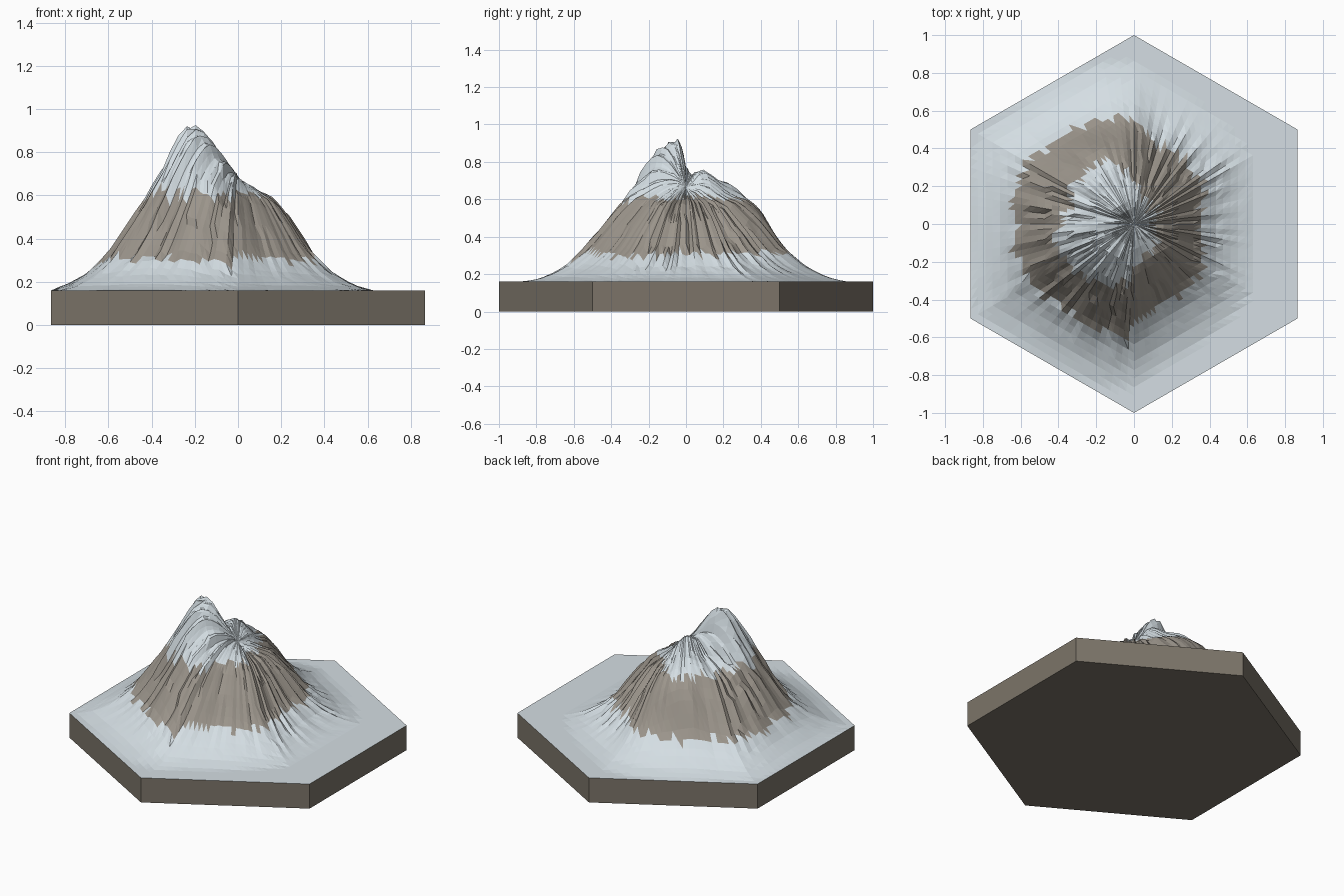
import bpy, bmesh, math, random
from math import exp, cos, sin, radians, pi, hypot

cube = bpy.data.objects.get("Cube")
if cube:
    bpy.data.objects.remove(cube)

random.seed(7)
RINGS, COLS = 22, 20          # rings outward, columns in each of six sectors
COUNT = 6 * COLS
BASE = 0.16


def material(name, rgb):
    mat = bpy.data.materials.new(name)
    mat.use_nodes = True
    mat.diffuse_color = (*rgb, 1)
    bsdf = mat.node_tree.nodes["Principled BSDF"]
    bsdf.inputs["Base Color"].default_value = (*rgb, 1)
    bsdf.inputs["Roughness"].default_value = 0.9
    return mat


snow = material("snow", (0.66, 0.73, 0.77))
rock = material("rock", (0.33, 0.30, 0.26))
earth = material("earth", (0.20, 0.175, 0.14))


def make_object(name, bm, mats):
    mesh = bpy.data.meshes.new(name)
    bm.to_mesh(mesh)
    bm.free()
    for mat in mats:
        mesh.materials.append(mat)
    obj = bpy.data.objects.new(name, mesh)
    bpy.context.collection.objects.link(obj)


# Slope profile: distance from the mountain axis, height
PROFILE = [(-1, .62), (.15, .62), (.27, .575), (.37, .465), (.47, .33),
           (.57, .24), (.67, .185), (.76, BASE), (2, BASE)]


def slope(d):
    for (a, ha), (b, hb) in zip(PROFILE, PROFILE[1:]):
        if d <= b:
            return ha + (hb - ha) * (d - a) / (b - a)
    return BASE


# Peaks: x, y, added height, spread west, east, south, north
PEAKS = [(-.2, -.05, .30, .11, .115, .15, .045),
         (-.07, .08, .135, .07, .06, .045, .07),
         (-.18, .22, .08, .09, .07, .06, .05),
         (-.23, .38, .08, .11, .11, .07, .06)]


def peak_height(x, y):
    total = 0
    for px, py, h, west, east, south, north in PEAKS:
        dx = (x - px) / (west if x < px else east)
        dy = (y - py) / (south if y < py else north)
        total += h * exp(-(dx * dx + dy * dy) / 2)
    return total


# Ruggedness of each sector, counter-clockwise from east
RUGGED = [.7, 1, .25, .8, 1, .3]
gully = [random.uniform(-1, 1) for _ in range(COUNT)]


def sector_shift(sector, t):
    """Offset of the axis seen from a sector, blended near its borders."""
    own, side = [-.13 * cos(radians(60 * s))
                 for s in (sector, sector + (1 if t > .5 else -1))]
    return own + (side - own) * max(0, abs(t - .5) - .3) / .4


def terrain_height(x, y, rho, sector, c, ring):
    faceted = rho - sector_shift(sector, c / COLS) * min(1, rho / .3)
    rounded = hypot(x + .13, y / 1.1)
    z = slope((faceted + rounded) / 2) + peak_height(x, y)
    col = sector * COLS + c
    strength = RUGGED[sector] * max(0, sin(pi * min(1, rho / .75)))
    wave = gully[col] * .5 + .5 * gully[(col + 5 * (ring // 3)) % COUNT]
    z += .042 * strength * wave * min(1, max(0, z - BASE) * 5)
    return max(BASE, z)


# Mountain surface: concentric hexagons with columns fanning from the middle
bm = bmesh.new()
rings = []
for ring in range(1, RINGS + 1):
    r = ring / RINGS
    loop = []
    for sector in range(6):
        a, b = radians(60 * sector - 30), radians(60 * sector + 30)
        for c in range(COLS):
            t = c / COLS
            x = r * (cos(a) * (1 - t) + cos(b) * t)
            y = r * (sin(a) * (1 - t) + sin(b) * t)
            z = terrain_height(x, y, r * cos(radians(30)), sector, c, ring)
            loop.append(bm.verts.new((x, y, BASE if ring == RINGS else z)))
    rings.append(loop)


def add_face(verts, col):
    """Rock band between the low snow and the snow cap, with uneven edges."""
    face = bm.faces.new(verts)
    height = face.calc_center_median().z + .02 * gully[col]
    face.material_index = 1 if .305 < height < .605 else 0


middle = bm.verts.new((0, 0, slope(.13) + peak_height(0, 0)))
for i in range(COUNT):
    j = (i + 1) % COUNT
    add_face((middle, rings[0][i], rings[0][j]), i)
    for inner, outer in zip(rings, rings[1:]):
        add_face((inner[i], outer[i], outer[j]), i)
        add_face((inner[i], outer[j], inner[j]), i)
make_object("mountain", bm, [snow, rock])

# Hexagonal plinth, open where the mountain surface covers it
bm = bmesh.new()
low, high = [[bm.verts.new((cos(radians(60 * k + 30)), sin(radians(60 * k + 30)), z))
              for k in range(6)] for z in (0, BASE)]
for k in range(6):
    n = (k + 1) % 6
    bm.faces.new((low[k], low[n], high[n], high[k]))
bm.faces.new(low[::-1])
make_object("plinth", bm, [earth])
